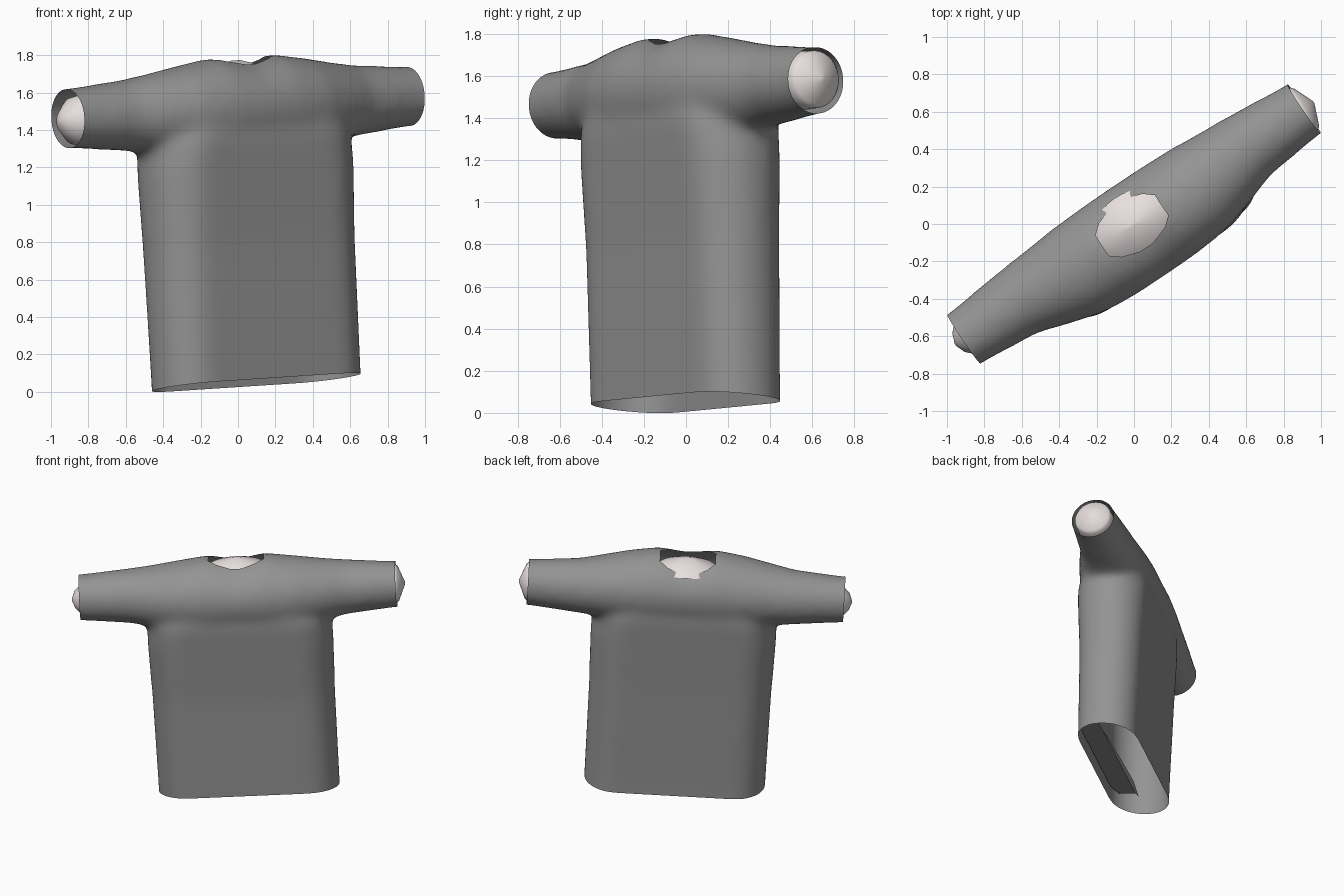
import bpy, bmesh, math
from mathutils import Matrix, Vector

if "Cube" in bpy.data.objects:
    bpy.data.objects.remove(bpy.data.objects["Cube"])

YAW, ROLL, MID = math.radians(34.1), math.radians(3.1), 1.52
# the shirt is built straight, then rolled about chest height and turned
POSE = (Matrix.Rotation(YAW, 4, 'Z') @ Matrix.Translation((0, 0, MID))
        @ Matrix.Rotation(-ROLL, 4, 'Y') @ Matrix.Translation((0, 0, -MID)))


def material(name, rgb):
    m = bpy.data.materials.new(name)
    m.diffuse_color = (*rgb, 1)
    m.use_nodes = True
    m.node_tree.nodes["Principled BSDF"].inputs["Base Color"].default_value = m.diffuse_color
    return m


GREY = material("grey cloth", (0.295, 0.295, 0.295))
PALE = material("pale lining", (0.82, 0.76, 0.75))


def loft(bm, rings, cap=True):
    """Bridge equal-length rings of points, closing the ends."""
    vs = [[bm.verts.new(p) for p in r] for r in rings]
    n = len(vs[0])
    for a, b in zip(vs, vs[1:]):
        for i in range(n):
            j = (i + 1) % n
            bm.faces.new((a[i], a[j], b[j], b[i]))
    if cap:
        bm.faces.new(vs[0][::-1])
        bm.faces.new(vs[-1])


def finish(name, bm, mat):
    bm.transform(POSE)
    me = bpy.data.meshes.new(name)
    bm.to_mesh(me)
    bm.free()
    ob = bpy.data.objects.new(name, me)
    bpy.context.collection.objects.link(ob)
    me.materials.append(mat)
    bpy.ops.object.select_all(action='DESELECT')
    ob.select_set(True)
    bpy.context.view_layer.objects.active = ob
    bpy.ops.object.shade_smooth_by_angle(angle=math.radians(40))
    return ob


def stadium(a, d, v, w, n=48):
    """Flat oval section of half width a and half depth d."""
    out = []
    for i in range(n):
        t = 2 * math.pi * (i + 0.5) / n
        c, s = math.cos(t), math.sin(t)
        out.append((math.copysign(a - d, c) + d * c, v + d * s, w))
    return out


def ellipse_u(u, wc, rw, rv, vc, n=48):
    """Sleeve section standing across the arm axis."""
    return [(u, vc + rv * math.cos(2 * math.pi * i / n),
             wc + rw * math.sin(2 * math.pi * i / n)) for i in range(n)]


# --- shirt: torso and sleeve solids fused into one smooth skin
bm = bmesh.new()
loft(bm, [stadium(a, d, v, w) for a, d, v, w in (
    (.632, .222, -.058, -.12), (.632, .222, -.056, .1), (.637, .235, -.045, .8),
    (.648, .253, -.045, 1.2), (.635, .262, -.045, 1.36), (.52, .24, -.045, 1.52))])
half = [(1.27, 1.52, .159, .159, 0), (1.09, 1.52, .161, .161, 0),
        (.75, 1.517, .19, .195, 0), (.6, 1.517, .212, .225, -.02),
        (.4, 1.52, .244, .262, -.04), (.2, 1.52, .275, .275, -.045)]
stations = ([(-h[0], *h[1:]) for h in half] + [(0, 1.52, .245, .278, -.045)] + half[::-1])
loft(bm, [ellipse_u(*s) for s in stations])
bmesh.ops.recalc_face_normals(bm, faces=bm.faces)
me = bpy.data.meshes.new("solid")
bm.to_mesh(me)
bm.free()
tmp = bpy.data.objects.new("solid", me)
bpy.context.collection.objects.link(tmp)
rm = tmp.modifiers.new("fuse", 'REMESH')
rm.mode, rm.voxel_size = 'VOXEL', 0.022
sm = tmp.modifiers.new("relax", 'SMOOTH')
sm.factor, sm.iterations = 0.5, 28
bm = bmesh.new()
bm.from_object(tmp, bpy.context.evaluated_depsgraph_get())
bpy.data.objects.remove(tmp)

# trim hem and cuffs open
HEM = 0.047
for co, no in (((0, -.05, HEM), (0, -.12, -1)), ((1.1, 0, 0), (1, 0, 0)),
               ((-1.1, 0, 0), (-1, 0, 0))):
    bmesh.ops.bisect_plane(bm, geom=bm.verts[:] + bm.edges[:] + bm.faces[:],
                           plane_co=co, plane_no=no, clear_outer=True)

# cut the neck opening along a twelve-sided oval
q = [(.192, .065), (.14, .108), (.04, .141)]
oval = (q + [(-x, y) for x, y in q[::-1]] + [(-x, -y) for x, y in q]
        + [(x, -y) for x, y in q[::-1]])
planes = []
for (x0, y0), (x1, y1) in zip(oval, oval[1:] + oval[:1]):
    planes.append((Vector((x0, y0, 0)), Vector((y1 - y0, x0 - x1, 0)).normalized()))
for co, no in planes:
    near = [f for f in bm.faces if f.calc_center_median().z > 1.6
            and f.calc_center_median().xy.length < .27]
    geom = list({e for f in near for e in f.edges}) + list({v for f in near for v in f.verts})
    bmesh.ops.bisect_plane(bm, geom=geom + near, plane_co=co, plane_no=no)
hole = []
for f in bm.faces:
    c = f.calc_center_median()
    if c.z > 1.6 and all((c - co).dot(no) < 0 for co, no in planes):
        hole.append(f)
bmesh.ops.delete(bm, geom=hole, context='FACES')
finish("shirt", bm, GREY)

# --- hem lining: a fold reaching inward from the front wall
bm = bmesh.new()
outer = [bm.verts.new(p) for p in ((-.50, -.235, .175), (-.40, -.268, .175),
                                   (.40, -.268, .175), (.50, -.235, .175))]
inner = [bm.verts.new(p) for p in ((-.50, -.11, .155), (-.40, -.11, .155),
                                   (.40, -.11, .155), (.50, -.11, .155))]
for i in range(3):
    bm.faces.new((outer[i], inner[i], inner[i + 1], outer[i + 1]))
finish("hem_lining", bm, GREY)

# --- pale sliver hanging from the edge of the lining
bm = bmesh.new()
bm.faces.new([bm.verts.new(p) for p in (
    (-.50, -.085, .12), (-.25, -.055, .10), (.10, -.065, .10), (.36, -.10, .145),
    (.36, -.11, .155), (-.48, -.11, .155))])
finish("waist_panel", bm, PALE)

# --- neck plug: shallow oval cone
bm = bmesh.new()
loft(bm, [[(a * math.cos(math.pi * i / 16), b * math.sin(math.pi * i / 16), w)
           for i in range(32)]
          for a, b, w in ((.235, .172, 1.692), (.19, .135, 1.722),
                          (.10, .07, 1.752), (.03, .008, 1.772))])
finish("neck_plug", bm, PALE)

# --- cuff plugs: a blunt cone on the right, a small stepped dome on the left
cuffs = {"right": (1, 1.525, ((1.0, .14), (1.095, .137), (1.115, .122), (1.162, .008))),
         "left": (-1, 1.505, ((1.0, .14), (1.07, .125), (1.10, .095),
                              (1.135, .06), (1.155, .008)))}
for side, (sgn, wc, prof) in cuffs.items():
    bm = bmesh.new()
    loft(bm, [ellipse_u(sgn * u, wc, r, r, 0, 32) for u, r in prof])
    bmesh.ops.recalc_face_normals(bm, faces=bm.faces)
    finish("cuff_plug_" + side, bm, PALE)
